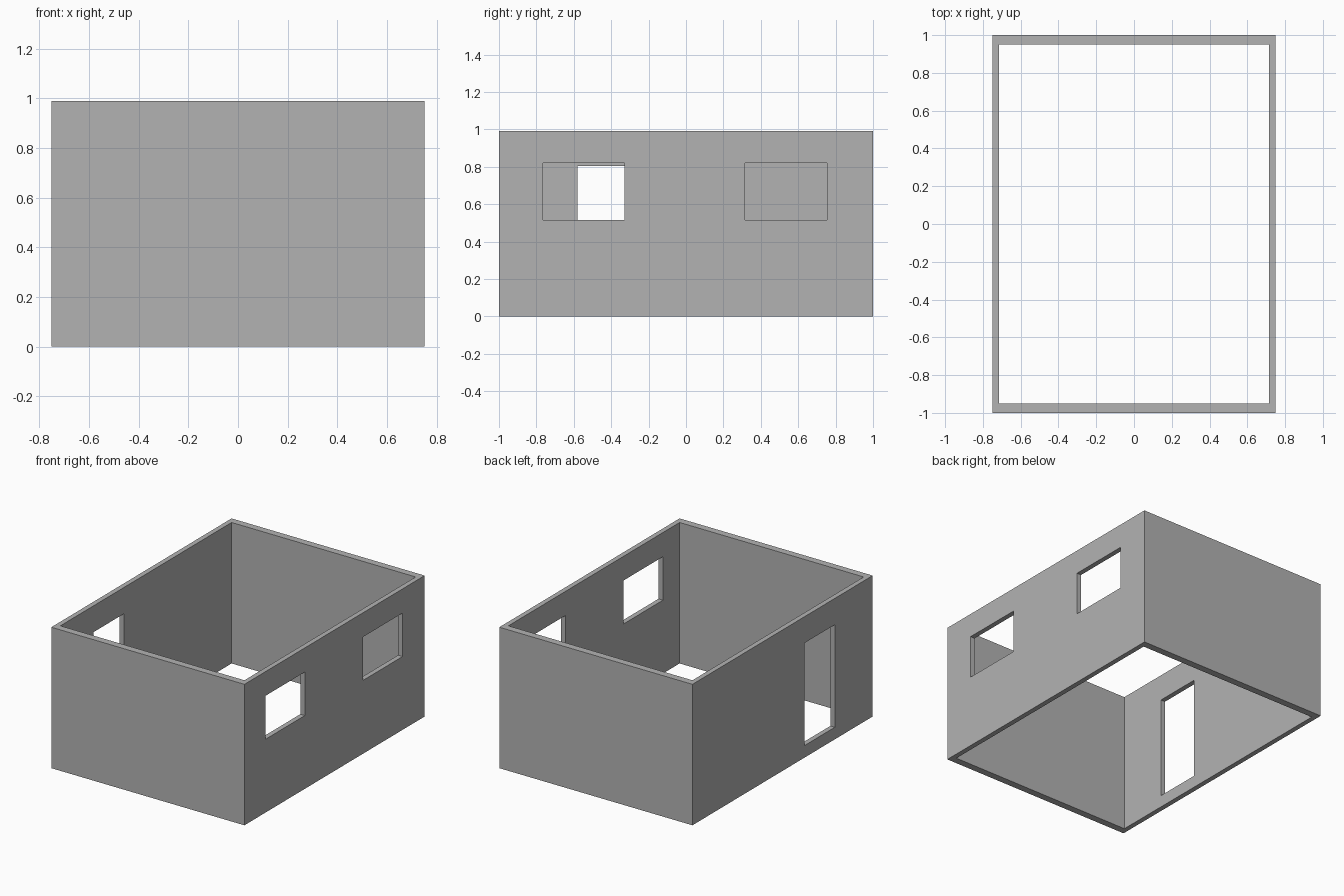
import bpy

default = bpy.data.objects.get("Cube")
if default:
    bpy.data.objects.remove(default)

WIDTH, DEPTH, HEIGHT = 1.5, 2.0, 0.99
SIDE_WALL, END_WALL = 0.035, 0.05

grey = bpy.data.materials.new("wall_grey")
grey.use_nodes = True
colour = (0.45, 0.45, 0.45, 1)
grey.diffuse_color = colour
grey.node_tree.nodes["Principled BSDF"].inputs["Base Color"].default_value = colour


def box(name, xs, ys, zs):
    """Axis-aligned box spanning the three given ranges."""
    spans = (xs, ys, zs)
    bpy.ops.mesh.primitive_cube_add(size=1, location=[(a + b) / 2 for a, b in spans])
    obj = bpy.context.object
    obj.name = name
    obj.scale = [b - a for a, b in spans]
    bpy.ops.object.transform_apply(location=True, rotation=False, scale=True)
    obj.data.materials.append(grey)
    return obj


def cut(target, cutter):
    """Subtract the cutter from the target and discard it."""
    cutter.hide_render = True
    mod = target.modifiers.new("opening", "BOOLEAN")
    mod.operation = "DIFFERENCE"
    mod.solver = "EXACT"
    mod.object = cutter
    bpy.context.view_layer.objects.active = target
    bpy.ops.object.modifier_apply(modifier=mod.name)
    bpy.data.objects.remove(cutter)


# Four walls, open at the top and the bottom
hx, hy = WIDTH / 2, DEPTH / 2
walls = box("room_walls", (-hx, hx), (-hy, hy), (0, HEIGHT))
ix, iy = hx - SIDE_WALL, hy - END_WALL
cut(walls, box("room_space", (-ix, ix), (-iy, iy), (-0.2, HEIGHT + 0.2)))

# Two windows in the left wall
left_wall = (hx - 0.1, hx + 0.1)
for ys in ((-0.765, -0.33), (0.315, 0.755)):
    cut(walls, box("window_opening", left_wall, ys, (0.515, 0.82)))

# Raised doorway in the right wall
right_wall = (-hx - 0.1, -hx + 0.1)
cut(walls, box("door_opening", right_wall, (-0.58, -0.243), (0.085, 0.805)))
